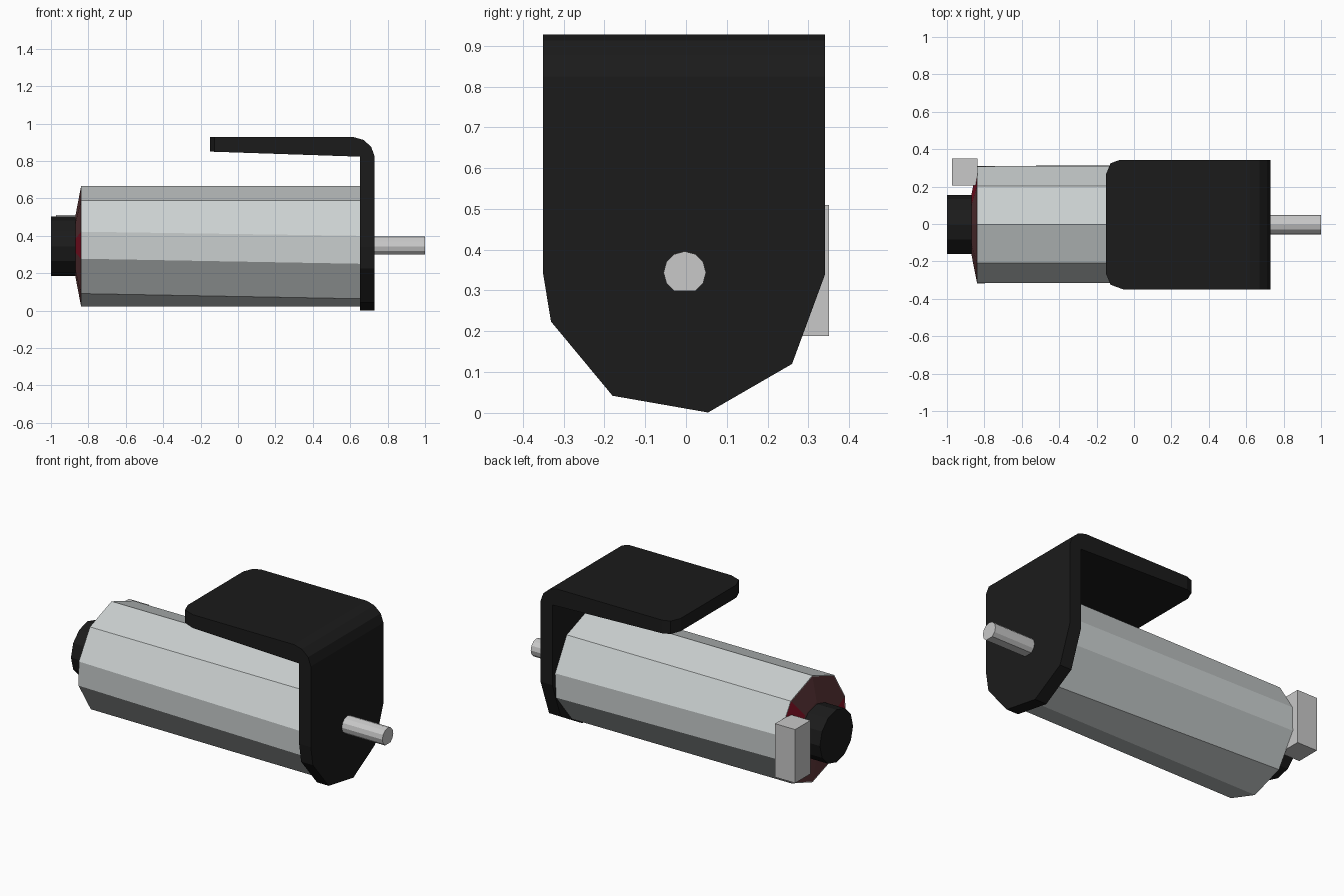
import bpy, bmesh, math
from mathutils import Vector

if "Cube" in bpy.data.objects:
    bpy.data.objects.remove(bpy.data.objects["Cube"])

CY, CZ = -0.003, 0.344  # motor axis


def material(name, rgb):
    m = bpy.data.materials.new(name)
    m.diffuse_color = (*rgb, 1)
    m.use_nodes = True
    m.node_tree.nodes["Principled BSDF"].inputs["Base Color"].default_value = m.diffuse_color
    return m


BLACK = material("black", (0.011, 0.011, 0.011))
STEEL = material("steel", (0.60, 0.635, 0.635))
GREY = material("grey", (0.58, 0.58, 0.58))
MAROON = material("maroon", (0.12, 0.04, 0.043))
RED = material("red", (0.26, 0.006, 0.02))


def finish(name, bm, *mats):
    bmesh.ops.recalc_face_normals(bm, faces=bm.faces[:])
    me = bpy.data.meshes.new(name)
    bm.to_mesh(me)
    bm.free()
    for m in mats:
        me.materials.append(m)
    ob = bpy.data.objects.new(name, me)
    bpy.context.collection.objects.link(ob)
    return ob


def ring(x, r, angles):
    return [(x, CY + r * math.cos(math.radians(a)), CZ + r * math.sin(math.radians(a))) for a in angles]


def loft(rings):
    """Closed solid through a list of equal-sized rings of points."""
    bm = bmesh.new()
    rs = [[bm.verts.new(p) for p in r] for r in rings]
    n = len(rs[0])
    for a, b in zip(rs, rs[1:]):
        for i in range(n):
            bm.faces.new((a[i], a[(i + 1) % n], b[(i + 1) % n], b[i]))
    bm.faces.new(rs[0])
    bm.faces.new(rs[-1][::-1])
    return bm


def mirrored(half):
    """Angles from the top to the bottom on the front side, mirrored to the back."""
    return [90] + half + [270] + [180 - a for a in reversed(half)]


# motor body: ten-sided can, slightly twisted facets
rear, fore = mirrored([130, 166, 192, 232]), mirrored([130, 170, 197, 241])
finish("motor_body", loft([ring(-0.84, 0.321, rear), ring(0.66, 0.321, fore)]), STEEL)

# shallow tapered end cap, with red patches on some side facets
bm = loft([ring(-0.868, 0.17, rear), ring(-0.839, 0.321, rear)])
cap = finish("end_cap", bm, MAROON, RED)
for f in cap.data.polygons:
    side = abs(f.normal.x) < 0.999
    upper_back = f.center.y > 0.05 and 0.4 < f.center.z < 0.55
    front_middle = f.center.y < -0.1 and abs(f.center.z - CZ) < 0.05
    f.material_index = int(side and (upper_back or front_middle))

# rear bearing boss
finish("rear_boss", loft([ring(x, 0.158, range(0, 360, 30)) for x in (-1.0, -0.85)]), BLACK)

# output shaft with a flat underside
finish("shaft", loft([ring(x, 0.052, range(-60, 241, 30)) for x in (0.7, 1.0)]), GREY)

# terminal block
block = [(0.205, 0.188), (0.35, 0.188), (0.35, 0.51), (0.205, 0.51)]
finish("terminal_block", loft([[(x, y, z) for y, z in block] for x in (-0.972, -0.838)]), GREY)

# bracket: bent profile swept across y, then trimmed at its corners
profile = [(-0.15, 0.927), (0.62, 0.927), (0.67, 0.913), (0.712, 0.876), (0.73, 0.825),
           (0.73, 0.0), (0.652, 0.0), (0.652, 0.823), (-0.15, 0.85)]
bm = loft([[(x, y, z) for x, z in profile] for y in (-0.35, 0.341)])


def trim(bm, p, q, centre):
    """Cut away everything beyond the line p-q (plane parallel to the third axis)."""
    p, q, centre = Vector(p), Vector(q), Vector(centre)
    d = q - p
    axis = Vector((1, 0, 0)) if p.x == q.x else Vector((0, 0, 1))
    n = d.cross(axis)
    if n.dot(centre - p) > 0:
        n = -n
    geom = bm.verts[:] + bm.edges[:] + bm.faces[:]
    res = bmesh.ops.bisect_plane(bm, geom=geom, plane_co=p, plane_no=n, clear_outer=True)
    cut = [e for e in res["geom_cut"] if isinstance(e, bmesh.types.BMEdge)]
    bmesh.ops.holes_fill(bm, edges=cut, sides=0)


# rounded lower end of the plate
low = [(0.341, 0.34), (0.26, 0.12), (0.054, 0.001), (-0.18, 0.042), (-0.331, 0.224), (-0.35, 0.34)]
for (y0, z0), (y1, z1) in zip(low, low[1:]):
    trim(bm, (0, y0, z0), (0, y1, z1), (0, 0, 0.5))
# clipped corners of the top flange
corner = [(-0.15, 0.265), (-0.125, 0.325), (-0.07, 0.345)]
for s in (-1, 1):
    for (x0, y0), (x1, y1) in zip(corner, corner[1:]):
        trim(bm, (x0, s * y0, 0), (x1, s * y1, 0), (0.3, 0, 0))
finish("bracket", bm, BLACK)
